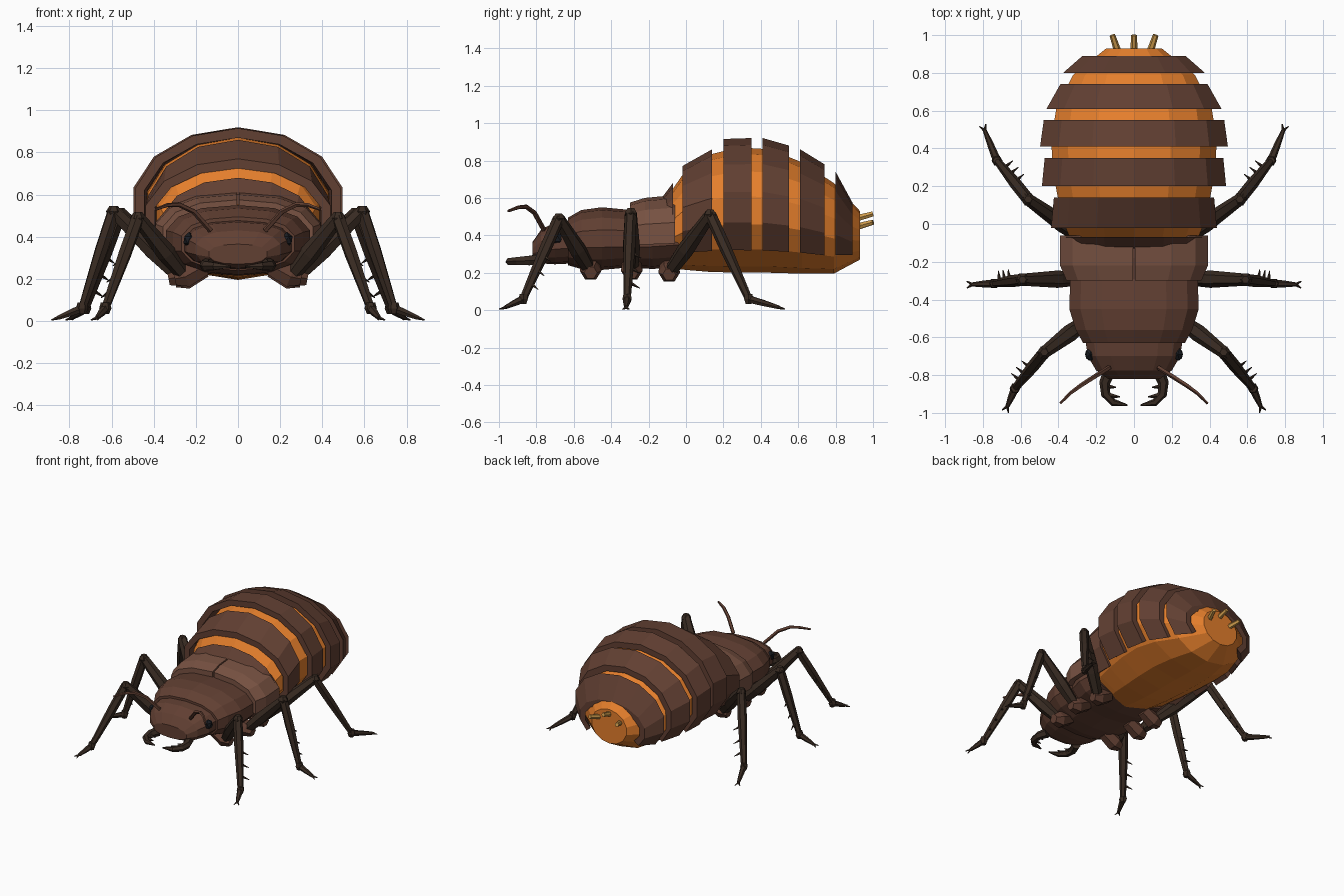
import bpy, bmesh
from math import sin, cos, pi, copysign
from mathutils import Vector

if "Cube" in bpy.data.objects:
    bpy.data.objects.remove(bpy.data.objects["Cube"])


def material(name, r, g, b):
    m = bpy.data.materials.new(name)
    m.diffuse_color = (r, g, b, 1)
    m.use_nodes = True
    m.node_tree.nodes["Principled BSDF"].inputs["Base Color"].default_value = m.diffuse_color
    return m


SHELL = material("shell_brown", 0.12, 0.05, 0.032)
PAD = material("pad_brown", 0.19, 0.085, 0.055)
LEG = material("leg_brown", 0.04, 0.024, 0.016)
ORANGE = material("abdomen_orange", 0.78, 0.21, 0.025)
AMBER = material("amber", 0.6, 0.32, 0.07)
BLACK = material("eye_black", 0.01, 0.012, 0.016)


def loft(name, rings, mat):
    """Skin equal-sized closed rings of points and cap both ends."""
    bm = bmesh.new()
    vs = [[bm.verts.new(p) for p in r] for r in rings]
    n = len(vs[0])
    for a, b in zip(vs, vs[1:]):
        for i in range(n):
            j = (i + 1) % n
            bm.faces.new((a[i], a[j], b[j], b[i]))
    bm.faces.new(vs[0])
    bm.faces.new(vs[-1])
    bmesh.ops.recalc_face_normals(bm, faces=bm.faces)
    me = bpy.data.meshes.new(name)
    bm.to_mesh(me)
    bm.free()
    me.materials.append(mat)
    ob = bpy.data.objects.new(name, me)
    bpy.context.collection.objects.link(ob)
    return ob


def arc(y, w, top, bot, i0=0, i1=13, off=0, p=1):
    """Part of a 14-sided (super)ellipse across the body; index 0 is the top."""
    cz, rz = (top + bot) / 2, (top - bot) / 2 - off
    pts = []
    for i in range(i0, i1 + 1):
        s, c = sin(i * pi / 7), cos(i * pi / 7)
        pts.append(((w - off) * copysign(abs(s) ** p, s), y,
                    cz + rz * copysign(abs(c) ** p, c)))
    return pts


def body(name, rows, mat, p=1):
    return loft(name, [arc(*r, p=p) for r in rows], mat)


def plate(name, rows, i0, i1, mat, thick=0.045, p=1):
    """Curved plate wrapped over the body."""
    return loft(name, [arc(*r, i0, i1, 0, p) + arc(*r, i0, i1, thick, p)[::-1]
                       for r in rows], mat)


def tube(name, pts, radii, mat, sides=6):
    pts = [Vector(p) for p in pts]
    rings = []
    for k, p in enumerate(pts):
        d = (pts[min(k + 1, len(pts) - 1)] - pts[max(k - 1, 0)]).normalized()
        ref = Vector((0, 0, 1)) if abs(d.z) < 0.95 else Vector((0, 1, 0))
        u = d.cross(ref).normalized()
        v = u.cross(d)
        rings.append([p + radii[k] * (u * cos(2 * pi * i / sides) + v * sin(2 * pi * i / sides))
                      for i in range(sides)])
    return loft(name, rings, mat)


# Abdomen: orange body
body("abdomen", [(-0.22, 0.17, 0.40, 0.25), (-0.09, 0.34, 0.62, 0.225), (0.0, 0.38, 0.75, 0.215),
                 (0.12, 0.41, 0.83, 0.205), (0.28, 0.44, 0.87, 0.20), (0.45, 0.45, 0.86, 0.20),
                 (0.62, 0.42, 0.79, 0.195), (0.79, 0.33, 0.68, 0.195), (0.93, 0.15, 0.53, 0.27)], ORANGE)

# Abdomen: dark dorsal bands (y, half width, top, bottom at each edge)
bands = [((-0.13, 0.35, 0.60, 0.24), (-0.07, 0.37, 0.68, 0.23)),
         ((-0.02, 0.45, 0.77, 0.20), (0.14, 0.435, 0.86, 0.19)),
         ((0.20, 0.50, 0.915, 0.185), (0.35, 0.485, 0.92, 0.18)),
         ((0.41, 0.51, 0.92, 0.18), (0.55, 0.49, 0.88, 0.18)),
         ((0.61, 0.475, 0.86, 0.18), (0.74, 0.40, 0.78, 0.18)),
         ((0.80, 0.385, 0.74, 0.19), (0.89, 0.28, 0.575, 0.23))]
for n, rows in enumerate(bands):
    plate(f"abdomen_band_{n + 1}", rows, -5, 5, SHELL)

# Tail pegs
for x, z in ((-0.085, 0.455), (0, 0.50), (0.085, 0.455)):
    tube("tail_peg", [(x, 0.91, z - 0.01), (x * 1.35, 1.0, z + 0.015)], (0.02, 0.015), AMBER)

# Thorax and head
body("rear_thorax", [(-0.33, 0.31, 0.52, 0.23), (-0.18, 0.35, 0.55, 0.22), (-0.04, 0.33, 0.56, 0.23)], SHELL, 0.85)
body("front_thorax", [(-0.29, 0.345, 0.535, 0.23), (-0.45, 0.35, 0.55, 0.215),
                      (-0.56, 0.315, 0.535, 0.22), (-0.63, 0.275, 0.495, 0.24)], SHELL, 0.85)
body("head", [(-0.60, 0.265, 0.48, 0.25), (-0.70, 0.25, 0.47, 0.245),
              (-0.775, 0.205, 0.43, 0.25), (-0.82, 0.14, 0.365, 0.27)], SHELL, 0.85)

# Wing pads, split down the middle
pad_rows = [(-0.30, 0.365, 0.575, 0.22), (-0.22, 0.40, 0.60, 0.21), (-0.06, 0.40, 0.615, 0.21)]
for s in (1, -1):
    pad = plate("wing_pad", pad_rows, 0, 4, PAD, 0.05, 0.85)
    for v in pad.data.vertices:
        v.co.x = s * max(v.co.x, 0.005)
    if s < 0:
        pad.data.flip_normals()

# Legs: hip, knee, ankle, toe tip
legs = {"front": ((0.25, -0.51, 0.21), (0.475, -0.68, 0.49), (0.63, -0.87, 0.06), (0.67, -0.965, 0.015)),
        "middle": ((0.28, -0.29, 0.21), (0.59, -0.295, 0.52), (0.74, -0.315, 0.06), (0.855, -0.32, 0.015)),
        "hind": ((0.25, -0.09, 0.20), (0.56, 0.13, 0.51), (0.725, 0.335, 0.06), (0.79, 0.495, 0.015))}
for s in (1, -1):
    for name, pts in legs.items():
        hip, knee, ankle, tip = (Vector((s * x, y, z)) for x, y, z in pts)
        inner = hip + Vector((-0.09 * s, 0, 0.05))
        out = hip + Vector((0.05 * s, 0, -0.01))
        tube(name + "_hip", [inner, hip, out], (0.05, 0.058, 0.035), SHELL)
        tube(name + "_thigh", [hip, hip.lerp(knee, 0.4), knee], (0.034, 0.046, 0.032), LEG)
        up = Vector((0, 0, 0.027))
        tube(name + "_knee", [knee - up, knee, knee + up], (0.026, 0.037, 0.02), LEG)
        tube(name + "_shin", [knee, knee.lerp(ankle, 0.4), ankle], (0.032, 0.032, 0.02), LEG)
        tube(name + "_ankle", [ankle + up, ankle, ankle - up], (0.022, 0.029, 0.018), LEG)
        tube(name + "_foot", [ankle, ankle.lerp(tip, 0.5), tip], (0.022, 0.018, 0.011), LEG)
        # Claws and shin spines
        d = (tip - ankle)
        d.z = 0
        d.normalize()
        side = Vector((-d.y, d.x, 0))
        for t in (1, -1):
            tube(name + "_claw", [tip, tip + d * 0.03 + side * t * 0.018 - Vector((0, 0, 0.01))],
                 (0.009, 0.003), LEG, 4)
        h = ankle - knee
        spike = Vector((-h.y, h.x, 0)).normalized() * s * 0.065 + Vector((0, 0, -0.035))
        for f in (0.45, 0.63, 0.8):
            b = knee.lerp(ankle, f)
            tube(name + "_spine", [b, b + spike], (0.013, 0.002), LEG, 4)

    # Eye
    bm = bmesh.new()
    bmesh.ops.create_icosphere(bm, subdivisions=1, radius=0.038)
    for v in bm.verts:
        v.co.x = v.co.x * 0.8 + s * 0.232
        v.co.y -= 0.69
        v.co.z += 0.385
    me = bpy.data.meshes.new("eye")
    bm.to_mesh(me)
    bm.free()
    me.materials.append(BLACK)
    bpy.context.collection.objects.link(bpy.data.objects.new("eye", me))

    # Antenna
    tube("antenna", [(s * x, y, z) for x, y, z in
                     ((0.13, -0.76, 0.43), (0.21, -0.81, 0.52), (0.28, -0.855, 0.553),
                      (0.335, -0.895, 0.55), (0.39, -0.95, 0.53))],
         (0.013, 0.013, 0.012, 0.01, 0.007), SHELL, 5)

    # Mandible with two teeth
    tube("mandible", [(s * x, y, z) for x, y, z in
                      ((0.13, -0.78, 0.27), (0.155, -0.84, 0.265), (0.15, -0.90, 0.262),
                       (0.11, -0.945, 0.26), (0.035, -0.96, 0.258))],
         (0.034, 0.029, 0.025, 0.02, 0.005), LEG)
    for x, y in ((0.15, -0.86), (0.13, -0.91)):
        tube("mandible_tooth", [(s * x, y, 0.265), (s * (x - 0.055), y - 0.005, 0.265)],
             (0.016, 0.003), LEG, 4)
